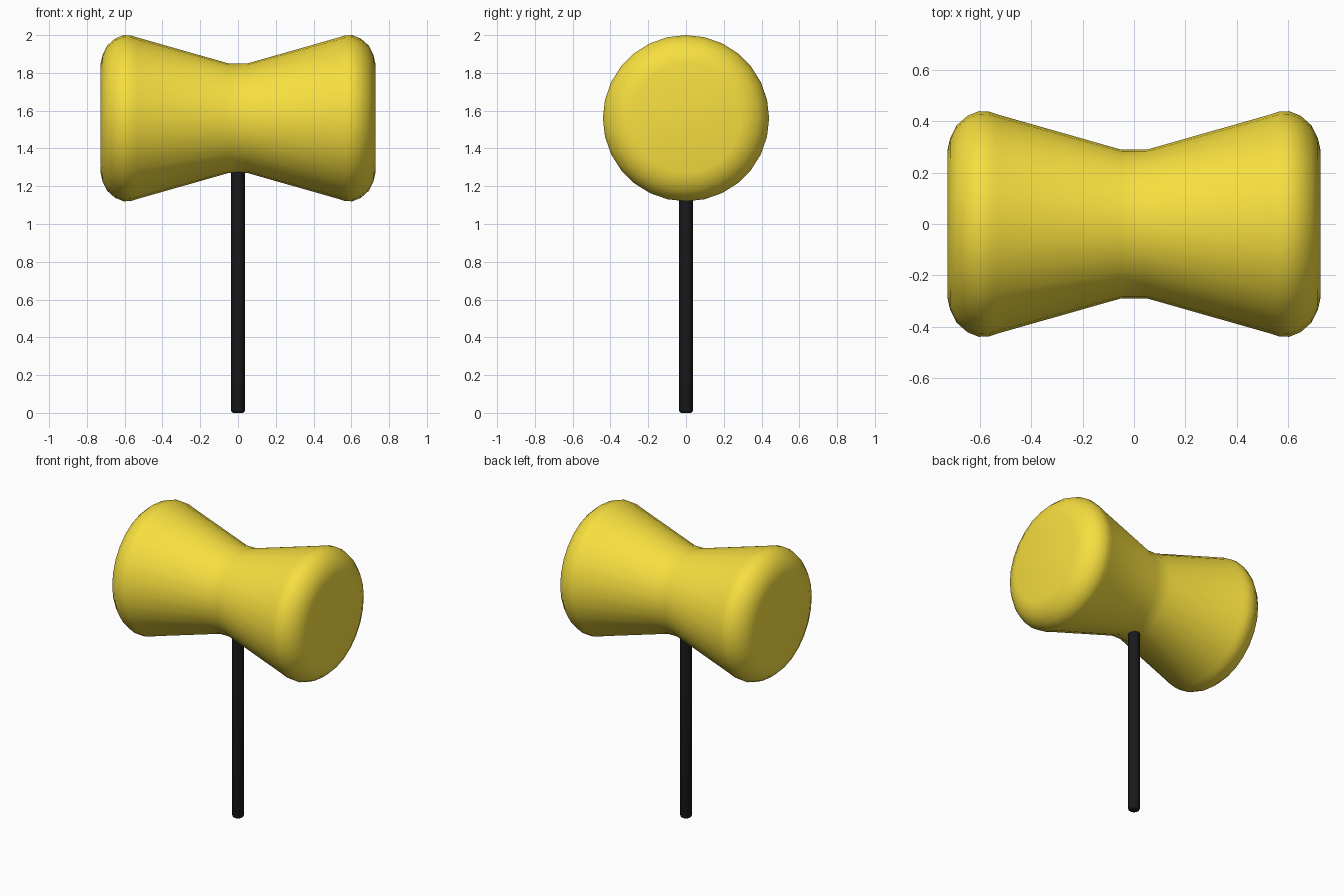
import bpy, bmesh, math
from mathutils import Matrix

if "Cube" in bpy.data.objects:
    bpy.data.objects.remove(bpy.data.objects["Cube"])


def material(name, rgb):
    m = bpy.data.materials.new(name)
    m.diffuse_color = (*rgb, 1)
    m.use_nodes = True
    m.node_tree.nodes["Principled BSDF"].inputs["Base Color"].default_value = m.diffuse_color
    return m


def lathe(name, profile, sides, matrix, mat):
    """Revolve (radius, height) points about z, cap both ends, then place."""
    bm = bmesh.new()
    rings = [[bm.verts.new((r * math.cos(2 * math.pi * i / sides),
                            r * math.sin(2 * math.pi * i / sides), h))
              for i in range(sides)] for r, h in profile]
    for a, b in zip(rings, rings[1:]):
        for i in range(sides):
            j = (i + 1) % sides
            bm.faces.new((a[i], a[j], b[j], b[i]))
    bm.faces.new(rings[0][::-1])
    bm.faces.new(rings[-1])
    bm.transform(matrix)
    mesh = bpy.data.meshes.new(name)
    bm.to_mesh(mesh)
    bm.free()
    obj = bpy.data.objects.new(name, mesh)
    bpy.context.collection.objects.link(obj)
    mesh.materials.append(mat)
    bpy.ops.object.select_all(action='DESELECT')
    obj.select_set(True)
    bpy.context.view_layer.objects.active = obj
    bpy.ops.object.shade_smooth_by_angle(angle=math.radians(50))
    return obj


yellow = material("yellow", (0.93, 0.74, 0.05))
black = material("black", (0.01, 0.01, 0.01))

# Head: waisted drum lying along x, mirrored half profile
half = [(0.29, 0.05), (0.428, 0.535), (0.438, 0.565), (0.44, 0.605), (0.422, 0.65),
        (0.385, 0.692), (0.335, 0.717), (0.29, 0.727)]
profile = [(r, -h) for r, h in reversed(half)] + half
lathe("head", profile, 28,
      Matrix.Translation((0, 0, 1.56)) @ Matrix.Rotation(math.pi / 2, 4, 'Y'), yellow)

# Handle: thin rod with a softened foot, its top sunk into the head
rod = [(0.026, 0), (0.034, 0.005), (0.038, 0.016), (0.038, 1.32)]
lathe("handle", rod, 20, Matrix.Identity(4), black)
